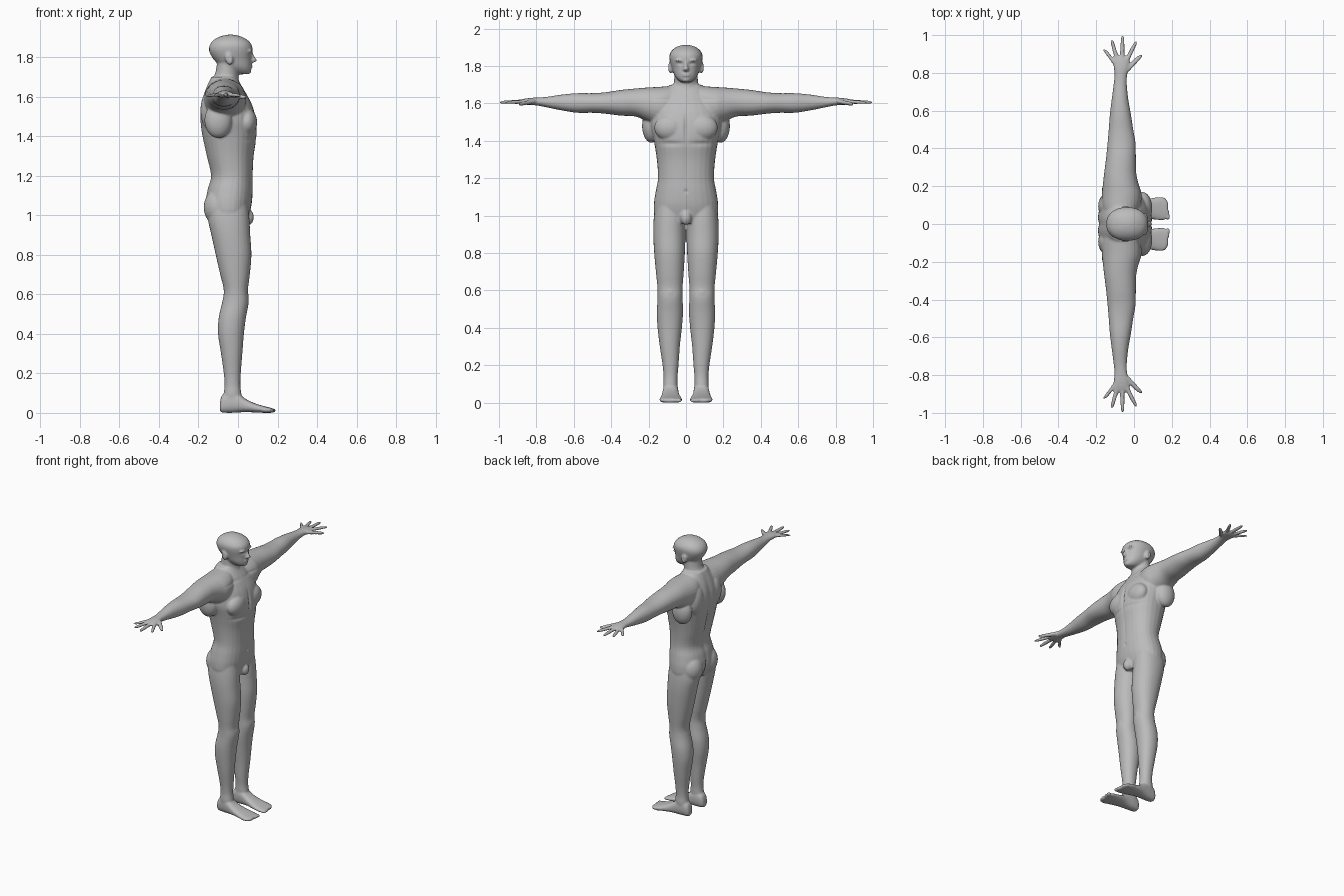
import bpy, bmesh, math
from mathutils import Vector, Matrix

SIDES = 28
skin = bpy.data.materials.new("grey_skin")
skin.diffuse_color = (0.5, 0.5, 0.5, 1)
bm = bmesh.new()


def spline(rows, steps=4):
    """Smoothly interpolate rows of numbers."""
    out = []
    for i in range(len(rows) - 1):
        p0, p1, p2 = rows[max(i - 1, 0)], rows[i], rows[i + 1]
        p3 = rows[min(i + 2, len(rows) - 1)]
        for s in range(steps):
            t = s / steps
            out.append([0.5 * (2 * b + (c - a) * t + (2 * a - 5 * b + 4 * c - d) * t * t
                               + (3 * b - a - 3 * c + d) * t ** 3)
                        for a, b, c, d in zip(p0, p1, p2, p3)])
    return out + [list(rows[-1])]


def loft(axis, rows, power=2.0, sides=(1,)):
    """Rows are (position on axis, min a, max a, min b, max b)."""
    for side in sides:
        rings = []
        for t, a0, a1, b0, b1 in spline(rows):
            ring = []
            for k in range(SIDES):
                ang = 2 * math.pi * k / SIDES
                c, s = math.cos(ang), math.sin(ang)
                a = (a0 + a1) / 2 + (a1 - a0) / 2 * math.copysign(abs(c) ** (2 / power), c)
                b = (b0 + b1) / 2 + (b1 - b0) / 2 * math.copysign(abs(s) ** (2 / power), s)
                p = {"x": (t, a, b), "y": (a, t, b), "z": (a, b, t)}[axis]
                ring.append(bm.verts.new((p[0], p[1] * side, p[2])))
            rings.append(ring)
        faces = [bm.faces.new((r[k], r[(k + 1) % SIDES], q[(k + 1) % SIDES], q[k]))
                 for r, q in zip(rings, rings[1:]) for k in range(SIDES)]
        faces += [bm.faces.new(rings[0][::-1]), bm.faces.new(rings[-1])]
        bmesh.ops.recalc_face_normals(bm, faces=faces)


def ball(centre, radii, sides=(1, -1), tilt=0):
    for s in sides:
        m = (Matrix.Translation((centre[0], centre[1] * s, centre[2]))
             @ Matrix.Rotation(tilt, 4, "Y") @ Matrix.Diagonal((*radii, 1)))
        bmesh.ops.create_uvsphere(bm, u_segments=20, v_segments=14, radius=1, matrix=m)


BOTH = (1, -1)

# torso: height, back, front, half width
torso = [(0.96, -.13, .045, .10), (1.0, -.15, .055, .165), (1.06, -.165, .07, .172),
         (1.13, -.155, .075, .162), (1.2, -.138, .075, .15), (1.3, -.16, .08, .156),
         (1.4, -.182, .095, .172), (1.48, -.192, .092, .19), (1.55, -.19, .075, .185),
         (1.61, -.175, .045, .16), (1.66, -.155, .015, .12), (1.70, -.135, -.01, .085)]
loft("z", [(z, b, f, -w, w) for z, b, f, w in torso], 2.25)
# neck and head
loft("z", [(1.62, -.15, .02, -.08, .08), (1.68, -.135, .005, -.07, .07),
           (1.72, -.115, .0, -.064, .064), (1.78, -.105, .0, -.062, .062)])
head = [(1.713, -.005, .05, .022), (1.725, -.045, .064, .042), (1.75, -.085, .068, .062),
        (1.79, -.125, .068, .076), (1.83, -.146, .073, .087), (1.86, -.143, .07, .088),
        (1.885, -.125, .05, .074), (1.904, -.09, .015, .047), (1.913, -.055, -.02, .015)]
loft("z", [(z, b, f, -w, w) for z, b, f, w in head], 2.2)
# nose, lips, chin, brows, ears
loft("z", [(1.772, .05, .08, -.012, .012), (1.782, .05, .096, -.016, .016),
           (1.80, .05, .086, -.010, .010), (1.822, .05, .076, -.008, .008)])
ball((.066, 0, 1.754), (.011, .026, .008), (1,))
ball((.05, 0, 1.726), (.018, .022, .012), (1,))
ball((.058, .032, 1.831), (.016, .028, .008))
ball((-.045, .083, 1.792), (.02, .015, .032), tilt=-0.2)

# arms: distance out, back, front, bottom, top
loft("y", [(.03, -.15, .0, 1.50, 1.70), (.10, -.17, .035, 1.48, 1.692),
           (.16, -.17, .04, 1.485, 1.688), (.21, -.165, .025, 1.505, 1.685),
           (.27, -.158, .012, 1.53, 1.68), (.35, -.148, .01, 1.535, 1.672),
           (.43, -.14, .008, 1.545, 1.66), (.50, -.134, -.004, 1.55, 1.655),
           (.58, -.128, -.016, 1.55, 1.655), (.66, -.118, -.03, 1.562, 1.648),
           (.74, -.108, -.038, 1.578, 1.636), (.79, -.103, -.036, 1.588, 1.632),
           (.83, -.108, -.026, 1.592, 1.63), (.87, -.112, -.022, 1.594, 1.624),
           (.885, -.105, -.03, 1.60, 1.618)], 2.1, BOTH)
# armpit muscles blending arm and chest
ball((-.10, .185, 1.48), (.07, .05, .09))

# fingers and thumb: base x, base y, tip x, tip y, radius, tip height
for bx, by, tx, ty, r, tz in [(-.100, .85, -.158, .925, .0095, 1.602),
                              (-.087, .86, -.118, .975, .0105, 1.605),
                              (-.063, .86, -.06, .998, .011, 1.606),
                              (-.042, .86, .012, .967, .0105, 1.604),
                              (-.045, .81, .038, .895, .0125, 1.596)]:
    rows = []
    for t, k in [(0, 1.25), (.35, 1.1), (.6, 1.05), (.9, .85), (1, .4)]:
        x, y, z = bx + (tx - bx) * t, by + (ty - by) * t, 1.611 + (tz - 1.611) * t
        w = r * k * math.hypot(tx - bx, ty - by) / (ty - by)
        rows.append((y, x - w, x + w, z - r * k * .85, z + r * k * .85))
    loft("y", rows, 2, BOTH)

# legs: height, back, front, inner, outer
loft("z", [(.04, -.075, .02, .048, .115), (.09, -.073, .018, .045, .122),
           (.14, -.068, .012, .045, .120), (.2, -.072, .014, .04, .125),
           (.3, -.086, .022, .033, .14), (.4, -.101, .03, .022, .152),
           (.48, -.098, .04, .016, .156), (.56, -.08, .054, .018, .152),
           (.62, -.072, .05, .018, .153), (.7, -.09, .06, .012, .161),
           (.8, -.113, .068, .006, .17), (.9, -.135, .062, .004, .175),
           (.98, -.152, .058, .003, .173), (1.05, -.15, .05, .01, .165)], 2.15, BOTH)
# kneecaps, buttocks, groin
ball((.03, .085, .585), (.025, .033, .04))
ball((-.095, .08, 1.04), (.079, .078, .095))
ball((.052, 0, .99), (.028, .03, .04), (1,))

# feet: distance forward, inner, outer, sole, top
loft("x", [(-.092, .062, .10, .012, .05), (-.08, .05, .112, .002, .09),
           (-.04, .042, .12, 0, .115), (.0, .04, .125, .002, .10),
           (.04, .036, .13, .004, .07), (.09, .026, .137, .002, .047),
           (.14, .02, .143, 0, .032), (.165, .023, .137, 0, .026),
           (.18, .035, .115, .002, .022)], 2.5, BOTH)
# toes
for i in range(5):
    ball((.176 - .0035 * i * i * .75, .037 + .0225 * i, .012),
         (.016, .0125 if i else .015, .011))

# chest and shoulder blades
ball((.045, .085, 1.47), (.052, .085, .07))
ball((-.145, .095, 1.53), (.045, .065, .10))

# fuse everything into one smooth skin
mesh = bpy.data.meshes.new("body")
bm.to_mesh(mesh)
bm.free()
body = bpy.data.objects.new("body", mesh)
bpy.context.collection.objects.link(body)
bpy.context.view_layer.objects.active = body
body.select_set(True)
remesh = body.modifiers.new("fuse", "REMESH")
remesh.mode, remesh.voxel_size = "VOXEL", 0.006
soften = body.modifiers.new("soften", "SMOOTH")
soften.factor, soften.iterations = 0.5, 4
for name in ("fuse", "soften"):
    bpy.ops.object.modifier_apply(modifier=name)

# sculpted dents: centre, radii, depth along the normal (mirrored)
dents = [((.07, .031, 1.812), (.04, .016, .008), -.006),      # eye sockets
         ((.075, 0, 1.754), (.03, .028, .003), -.004),        # mouth
         ((.10, 0, 1.47), (.05, .010, .08), -.010),           # breastbone
         ((.10, 0, 1.25), (.05, .010, .12), -.004),           # belly line
         ((.08, 0, 1.13), (.03, .008, .009), -.008),          # navel
         ((-.17, 0, 1.38), (.06, .018, .20), -.014),          # spine
         ((-.16, 0, 1.03), (.06, .010, .06), -.016),          # seat cleft
         ((.09, .09, 1.385), (.05, .07, .012), -.006),        # below chest
         ((.06, .10, 1.625), (.06, .07, .010), -.004),        # collar hollow
         ((-.045, .10, 1.792), (.010, .02, .018), -.005)]     # ear hollow
normals = [v.normal.copy() for v in body.data.vertices]
for v, n in zip(body.data.vertices, normals):
    p, push = Vector((v.co.x, abs(v.co.y), v.co.z)), 0
    for c, r, depth in dents:
        d = sum(((p[i] - c[i]) / r[i]) ** 2 for i in range(3))
        if d < 9:
            push += depth * math.exp(-d)
    v.co += n * push

body.data.materials.clear()
body.data.materials.append(skin)
bpy.ops.object.shade_smooth_by_angle(angle=math.radians(60))
